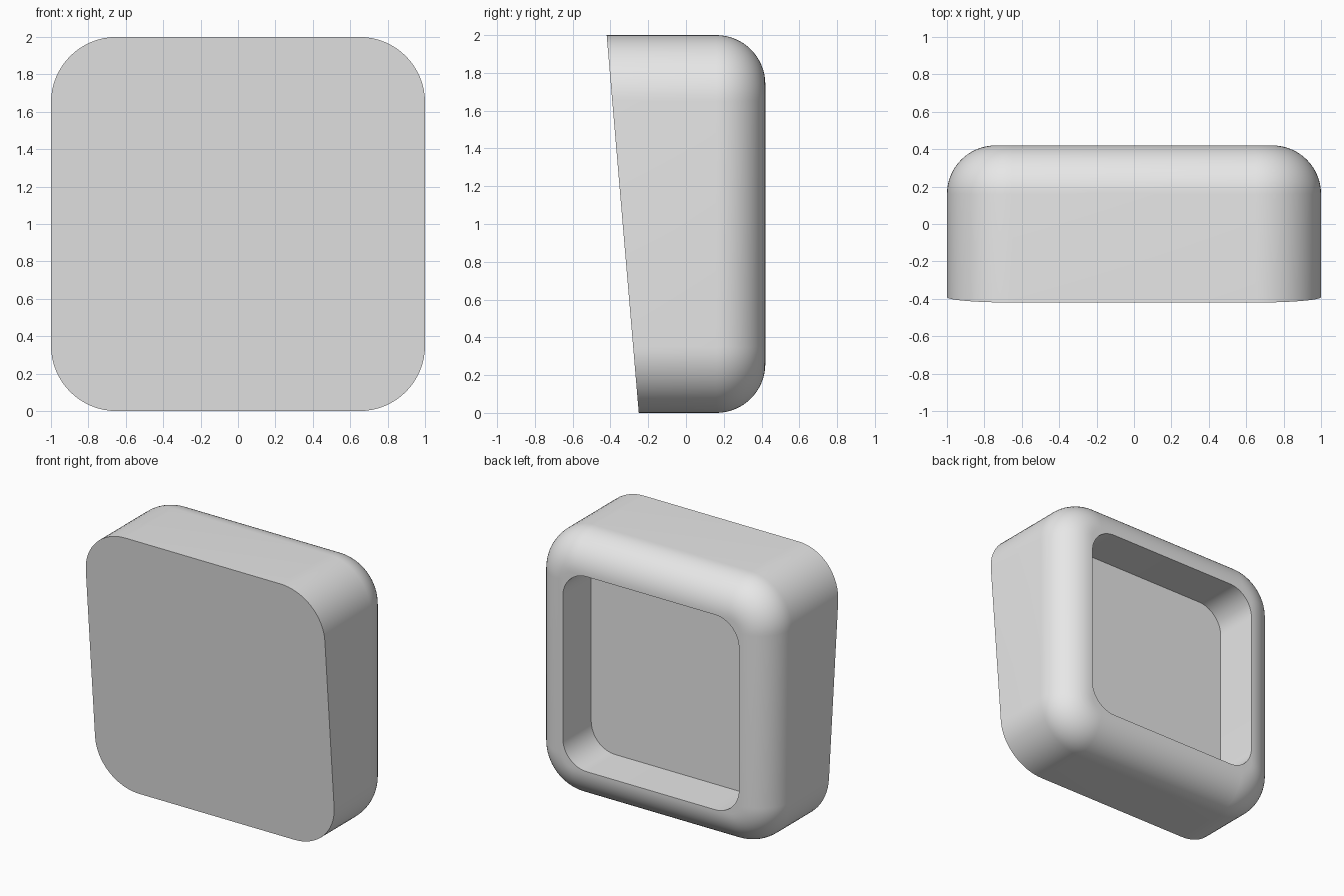
import bpy
import bmesh
from math import sin, cos, pi, radians

cube = bpy.data.objects.get("Cube")
if cube:
    bpy.data.objects.remove(cube, do_unlink=True)

BACK = 0.42        # rear plane
FILLET = 0.26      # rounding of the rear edge
CORNER = 0.35      # outline corner radius
OPENING = 0.737    # half width of the rear recess
FLOOR = 0.08       # recess floor
STEPS = 16

grey = bpy.data.materials.new("plain_grey")
grey.use_nodes = True
colour = (0.8, 0.8, 0.8, 1)
grey.diffuse_color = colour
grey.node_tree.nodes["Principled BSDF"].inputs["Base Color"].default_value = colour


def rounded_square(bm, half, radius, depth):
    """Ring of vertices; depth is a function of height giving y."""
    ring = []
    for quarter in range(4):
        for i in range(STEPS + 1):
            a = (quarter + i / STEPS) * pi / 2
            sx = 1 if quarter in (0, 3) else -1
            sz = 1 if quarter < 2 else -1
            x = sx * (half - radius) + radius * cos(a)
            z = 1 + sz * (half - radius) + radius * sin(a)
            ring.append(bm.verts.new((x, depth(z), z)))
    return ring


bm = bmesh.new()

# Slanted front outline
rings = [rounded_square(bm, 1, CORNER, lambda z: -0.25 - 0.085 * z)]

# Straight sides running into the rounded rear edge
for i in range(STEPS + 1):
    a = i / STEPS * pi / 2
    inset = FILLET * (1 - cos(a))
    y = BACK - FILLET * (1 - sin(a))
    rings.append(rounded_square(bm, 1 - inset, CORNER - inset, lambda z: y))

# Rear recess
for y in (BACK, FLOOR):
    rings.append(rounded_square(bm, OPENING, 0.2, lambda z: y))

for a, b in zip(rings, rings[1:]):
    for i in range(len(a)):
        j = (i + 1) % len(a)
        bm.faces.new((a[i], a[j], b[j], b[i]))
bm.faces.new(rings[0])
bm.faces.new(rings[-1])
bmesh.ops.recalc_face_normals(bm, faces=bm.faces)

mesh = bpy.data.meshes.new("housing")
bm.to_mesh(mesh)
bm.free()
mesh.materials.append(grey)
housing = bpy.data.objects.new("housing", mesh)
bpy.context.collection.objects.link(housing)

bpy.ops.object.select_all(action="DESELECT")
housing.select_set(True)
bpy.context.view_layer.objects.active = housing
bpy.ops.object.shade_smooth_by_angle(angle=radians(30))
